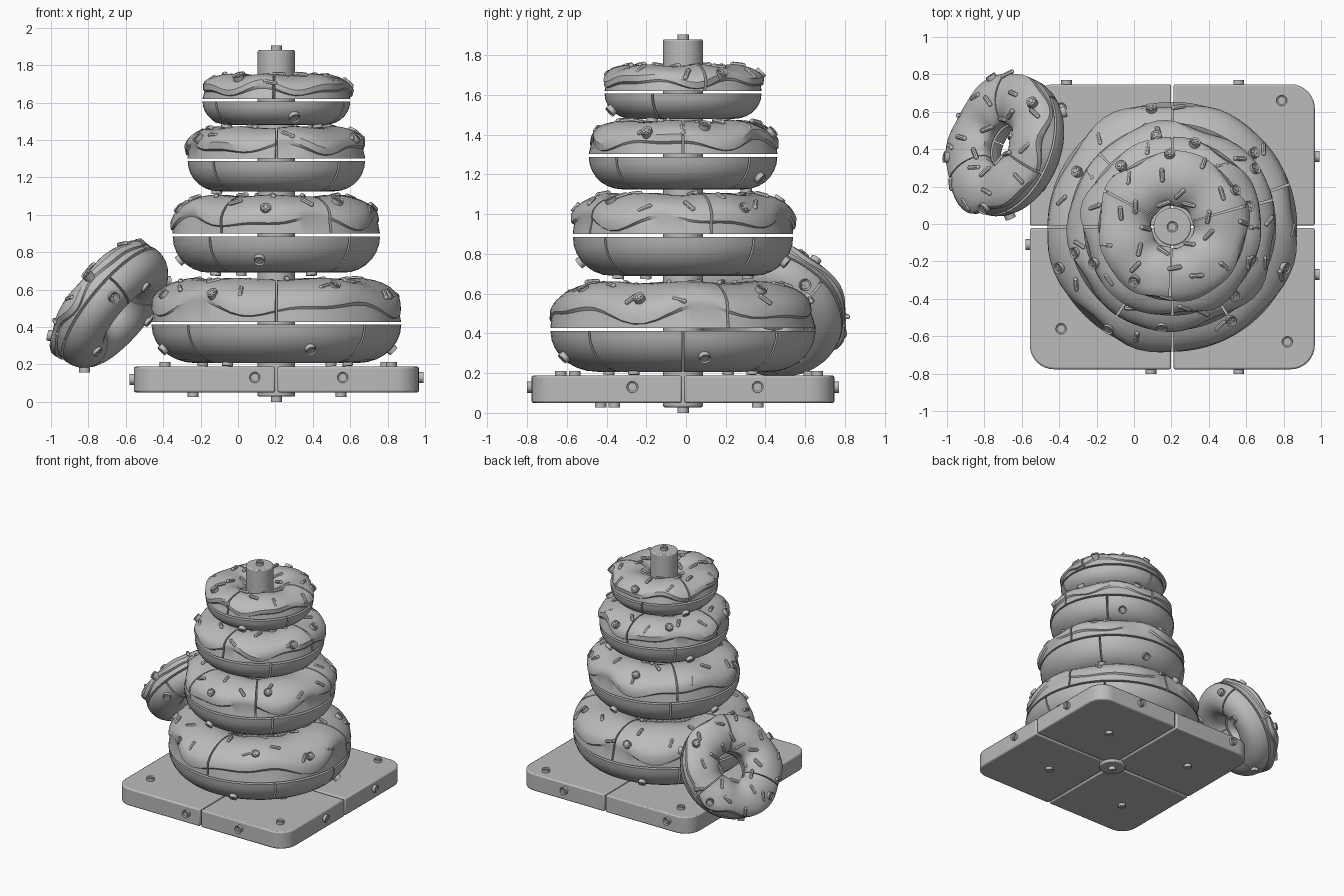
import bpy, bmesh, random
from math import sin, cos, pi, radians
from mathutils import Matrix, Vector

cube = bpy.data.objects.get("Cube")
if cube:
    bpy.data.objects.remove(cube, do_unlink=True)
random.seed(4)

grey = bpy.data.materials.new("plain grey")
grey.use_nodes = True
grey.diffuse_color = (0.5, 0.5, 0.5, 1)
grey.node_tree.nodes["Principled BSDF"].inputs["Base Color"].default_value = grey.diffuse_color

CX, CY = 0.205, -0.015
GAP = 0.006


def finish(bm, name, matrix=Matrix(), bevel=0):
    bm.transform(matrix)
    bmesh.ops.recalc_face_normals(bm, faces=bm.faces)
    mesh = bpy.data.meshes.new(name)
    bm.to_mesh(mesh)
    bm.free()
    mesh.materials.append(grey)
    ob = bpy.data.objects.new(name, mesh)
    bpy.context.collection.objects.link(ob)
    if bevel:
        mod = ob.modifiers.new("Bevel", "BEVEL")
        mod.width, mod.segments = bevel, 2
    bpy.ops.object.select_all(action="DESELECT")
    ob.select_set(True)
    bpy.context.view_layer.objects.active = ob
    bpy.ops.object.shade_smooth_by_angle(angle=radians(35))
    return ob


def cylinder(bm, radius, z0, z1, matrix=Matrix(), sides=16):
    return bmesh.ops.create_cone(
        bm, cap_ends=True, segments=sides, radius1=radius, radius2=radius,
        depth=z1 - z0, matrix=matrix @ Matrix.Translation((0, 0, (z0 + z1) / 2)))


def facing(point, normal):
    return Matrix.Translation(point) @ Vector(normal).to_track_quat("Z", "Y").to_matrix().to_4x4()


def add_screw(bm, point, normal):
    """Round screw head with a sunken cross-shaped drive."""
    m = facing(point, normal)
    verts = cylinder(bm, 0.029, -0.02, 0.024, m)["verts"]
    axis = m.to_3x3() @ Vector((0, 0, 1))
    cap = max({f for v in verts for f in v.link_faces}, key=lambda f: f.calc_center_median().dot(axis))
    bmesh.ops.inset_region(bm, faces=[cap], thickness=0.008, depth=-0.006)
    for turn in (pi / 4, -pi / 4):
        bmesh.ops.create_cube(bm, size=1, matrix=m @ Matrix.Rotation(turn, 4, "Z")
                              @ Matrix.Translation((0, 0, 0.018)) @ Matrix.Diagonal((0.034, 0.008, 0.008, 1)))


def add_sprinkle(bm, point, normal):
    """Short rounded rod lying on the icing."""
    m = facing(point, normal) @ Matrix.Rotation(random.uniform(0, pi), 4, "Z") @ Matrix.Rotation(pi / 2, 4, "X")
    cylinder(bm, 0.013, -0.026, 0.026, m, 8)
    for side in (-1, 1):
        bmesh.ops.create_uvsphere(bm, u_segments=8, v_segments=6, radius=0.013,
                                  matrix=m @ Matrix.Translation((0, 0, side * 0.026)))


def sweep(name, profile, start, end, radius, matrix):
    """Sweep a closed radial profile through an arc, with capped ends and a small seam."""
    bm = bmesh.new()
    start, end = start + GAP / radius, end - GAP / radius
    steps = max(6, int((end - start) / 0.09))
    rings = []
    for i in range(steps + 1):
        a = start + (end - start) * i / steps
        rings.append([bm.verts.new((r * cos(a), r * sin(a), z)) for r, z in profile(a)])
    n = len(rings[0])
    for p, q in zip(rings, rings[1:]):
        for j in range(n):
            bm.faces.new((p[j], p[(j + 1) % n], q[(j + 1) % n], q[j]))
    bm.faces.new(rings[0])
    bm.faces.new(rings[-1])
    finish(bm, name, matrix)


def donut(label, outer, hole, low, high, matrix, top_seams, low_seams, top_screws, low_screws, phase, count):
    R, t = (outer + hole) / 2, (outer - hole) / 2
    lift, thick = 0.014, 0.022
    h = high - lift - thick

    def surface(a, phi, height, base, extra):
        direction = Vector((cos(phi) / t, sin(phi) / height)).normalized()
        r = R + t * cos(phi) + extra * direction.x
        z = base + height * sin(phi) + extra * direction.y
        out = Vector((cos(a) * direction.x, sin(a) * direction.x, direction.y))
        return r, z, out

    def lower(a):
        return [surface(a, pi + pi * k / 14, low, 0, 0)[:2] for k in range(15)]

    def upper(a):
        wave = 0.5 + 0.3 * sin(5 * a + phase) + 0.2 * sin(8 * a + 2.3 * phase)
        edge = radians(5 + 30 * wave)
        lump = thick * (1 + 0.25 * sin(6 * a + 3 * phase))
        pts = [(R - t, lift)]
        first = radians(165)
        for k in range(15):
            f = k / 14
            bulge = 0.4 * max(0, 1 - abs(f - 0.88) / 0.2)
            extra = lump * (1 + bulge) * (0.55 if k in (0, 14) else 1)
            pts.append(surface(a, first + (edge - first) * f, h, lift, extra)[:2])
        pts.append(surface(a, edge * 0.9, h, lift, 0.001)[:2])
        pts.append((R + t, lift))
        return pts

    for part, profile, seams in (("icing", upper, top_seams), ("dough", lower, low_seams)):
        angles = sorted(radians(s % 360) for s in seams)
        for i, a in enumerate(angles):
            following = angles[i + 1] if i + 1 < len(angles) else angles[0] + 2 * pi
            sweep(f"{label}_{part}_{i + 1}", profile, a, following, outer, matrix)

    def place(add, bm, a, phi, height, base, extra):
        r, z, out = surface(a, phi, height, base, extra)
        add(bm, (r * cos(a), r * sin(a), z), out)

    # sprinkles spread around the icing
    bm = bmesh.new()
    for k in range(count):
        a = 2 * pi * (k + random.uniform(-0.3, 0.3)) / count
        place(add_sprinkle, bm, a, radians((45, 110, 75, 140)[k % 4] + random.uniform(-10, 10)), h, lift, thick + 0.004)
    finish(bm, label + "_sprinkles", matrix)

    # screws on icing and dough
    bm = bmesh.new()
    for i, s in enumerate(top_screws):
        place(add_screw, bm, radians(s), radians(38 + 16 * (i % 2)), h, lift, thick)
    for s in low_screws:
        place(add_screw, bm, radians(s), radians(-38), low, 0, 0)
        place(add_screw, bm, radians(s + 40), radians(-85), low, 0, -0.008)
    finish(bm, label + "_screws", matrix)


# base plate in four rounded quarters
HALF, CORNER = 0.762, 0.13
for sx in (-1, 1):
    for sy in (-1, 1):
        outline = [(GAP, GAP), (HALF, GAP)]
        for k in range(9):
            a = pi / 2 * k / 8
            outline.append((HALF - CORNER + CORNER * cos(a), HALF - CORNER + CORNER * sin(a)))
        outline.append((GAP, HALF))
        bm = bmesh.new()
        face = bm.faces.new([bm.verts.new((sx * x, sy * y, 0.05)) for x, y in outline])
        top = bmesh.ops.extrude_face_region(bm, geom=[face])["geom"]
        bmesh.ops.translate(bm, vec=(0, 0, 0.138), verts=[g for g in top if isinstance(g, bmesh.types.BMVert)])
        name = "base_" + ("back_" if sy > 0 else "front_") + ("left" if sx > 0 else "right")
        finish(bm, name, Matrix.Translation((CX, CY, 0)), 0.01)

# pole and its foot
for name, radius, z0, z1 in (("pole", 0.1, 0.04, 1.88), ("pole_foot", 0.1, 0.028, 0.06)):
    bm = bmesh.new()
    cylinder(bm, radius, z0, z1, Matrix.Translation((CX, CY, 0)), 40)
    finish(bm, name, bevel=0.008)

# screws on the base and pole ends
bm = bmesh.new()
for x, y in ((0.79, 0.66), (0.82, -0.63), (-0.39, -0.56), (-0.39, 0.62)):
    add_screw(bm, (x, y, 0.188), (0, 0, 1))
for x, y in ((-0.24, -0.43), (-0.24, 0.36), (0.55, -0.36), (0.55, 0.36)):
    add_screw(bm, (x, y, 0.05), (0, 0, -1))
for x in (0.09, 0.56):
    add_screw(bm, (x, CY - HALF, 0.13), (0, -1, 0))
add_screw(bm, (-0.36, CY + HALF, 0.13), (0, 1, 0))
add_screw(bm, (0.56, CY + HALF, 0.13), (0, 1, 0))
for y in (-0.27, 0.36):
    add_screw(bm, (CX + HALF, y, 0.13), (1, 0, 0))
add_screw(bm, (CX - HALF, -0.11, 0.12), (-1, 0, 0))
add_screw(bm, (CX, CY, 1.88), (0, 0, 1))
add_screw(bm, (CX, CY, 0.024), (0, 0, -1))
finish(bm, "base_screws")

# stacked donuts
diagonal = (45, 135, 225, 315)


def stacked(z):
    return Matrix.Translation((CX, CY, z))


donut("bottom_donut", 0.668, 0.2, 0.205, 0.245, stacked(0.412), (-90, 20, 90, 180), diagonal + (0,),
      (-122, -58, -20, 42, 100, 150, 200), (-73, 10, 110, 195), 0.4, 34)
donut("second_donut", 0.555, 0.16, 0.195, 0.217, stacked(0.885), (-122, -58, 15, 135), (-45, -130, 40, 130),
      (-96, -48, 35, 100, 195), (-100, 80, 170), 1.7, 30)
donut("third_donut", 0.475, 0.14, 0.163, 0.18, stacked(1.288), (-90, 0, 90, 180), diagonal,
      (-23, 15, 75, 130, 205), (60, 150), 2.9, 26)
donut("top_donut", 0.395, 0.12, 0.126, 0.143, stacked(1.606), (-92, 16, 152), (-23, 100, 215),
      (92, -125, 30), (-75, 150), 4.1, 22)

# loose donut leaning against the base
donut("leaning_donut", 0.385, 0.12, 0.13, 0.143, facing((-0.675, 0.415, 0.512), (-0.72, 0.28, 0.6)),
      (-40, 80, 200), (30, 150, 270), (20, 140, 215, 300), (-90, 20, 140), 5.2, 22)
